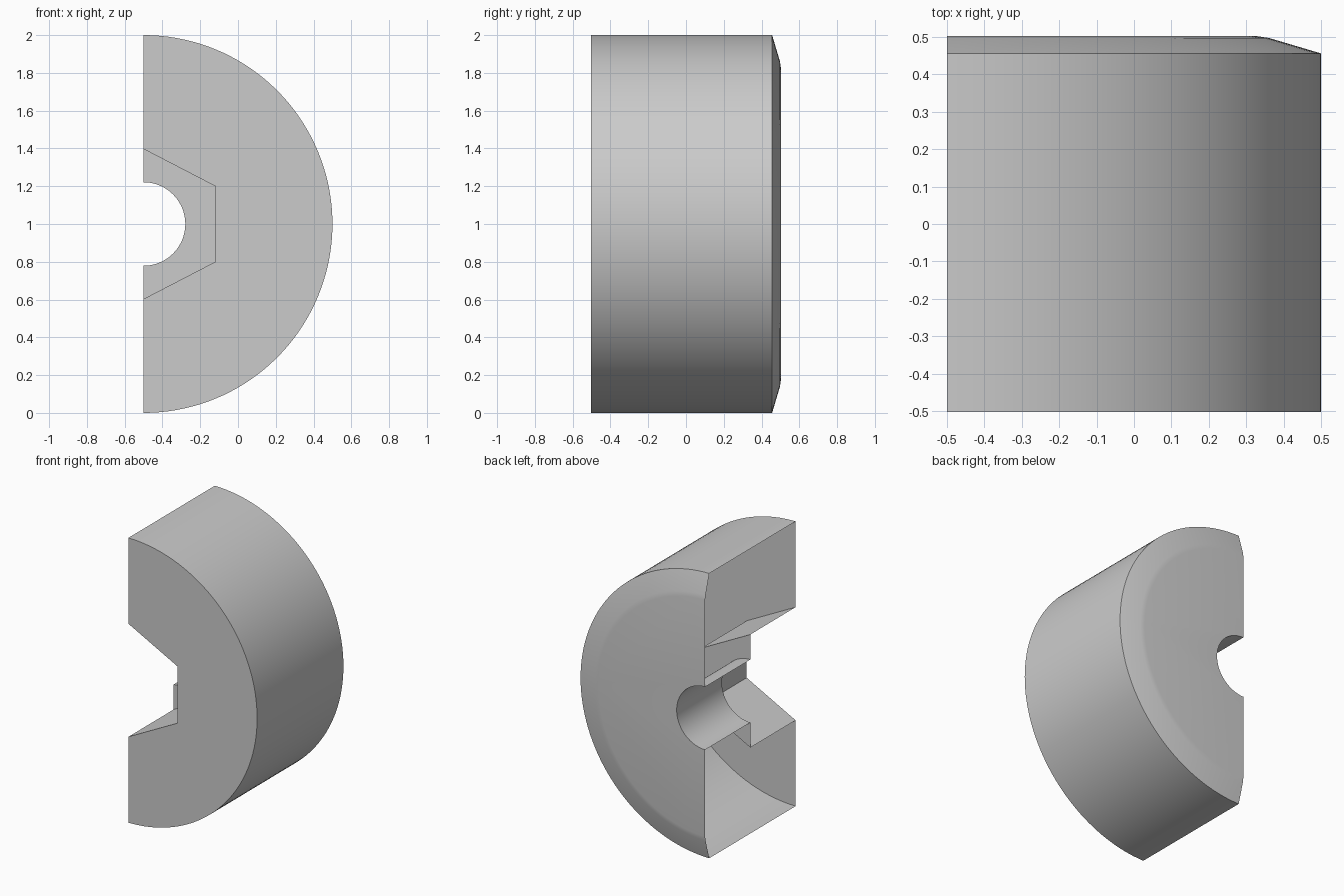
import bpy, bmesh, math

if "Cube" in bpy.data.objects:
    bpy.data.objects.remove(bpy.data.objects["Cube"])

CX, CZ = -0.5, 1.0          # axis of the half cylinder
FRONT, SEAT, BACK = -0.502, 0.0, 0.502

bm = bmesh.new()


def ring(points, y):
    """Open chain of vertices, offset from the axis, running top to bottom."""
    return [bm.verts.new((CX + x, y, CZ + z)) for x, z in points]


def arc(radius, n):
    return [(radius * math.sin(math.pi * i / n), radius * math.cos(math.pi * i / n))
            for i in range(n + 1)]


def wall(a, b, inward=False):
    for i in range(len(a) - 1):
        quad = [a[i], a[i + 1], b[i + 1], b[i]]
        bm.faces.new(quad[::-1] if inward else quad)


def plate(outer, inner, to_back):
    loop = outer + inner[::-1]
    bm.faces.new(loop if to_back else loop[::-1])


# Outer wall with a shallow, softened bevel at the back
rims = [ring(arc(r, 72), y) for r, y in
        ((1.0, FRONT), (1.0, 0.456), (0.862, 0.497), (0.83, BACK))]
for a, b in zip(rims, rims[1:]):
    wall(a, b)

# Half hexagon recess in the front, stepping down to a round bore
hexagon = [(0, 0.397), (0.38, 0.2), (0.38, -0.2), (0, -0.397)]
hex_front, hex_seat = ring(hexagon, FRONT), ring(hexagon, SEAT)
bore_seat, bore_back = ring(arc(0.221, 40), SEAT), ring(arc(0.221, 40), BACK)
wall(hex_front, hex_seat, inward=True)
wall(bore_seat, bore_back, inward=True)

# Flat front, seat and back; the cut side stays open
plate(rims[0], hex_front, False)
plate(hex_seat, bore_seat, False)
plate(rims[-1], bore_back, True)

mesh = bpy.data.meshes.new("half_knob_shell")
bm.to_mesh(mesh)
bm.free()
knob = bpy.data.objects.new("half_knob_shell", mesh)
bpy.context.collection.objects.link(knob)

grey = bpy.data.materials.new("light_grey")
grey.diffuse_color = (0.6, 0.6, 0.6, 1)
grey.use_nodes = True
grey.node_tree.nodes["Principled BSDF"].inputs["Base Color"].default_value = grey.diffuse_color
mesh.materials.append(grey)

bpy.context.view_layer.objects.active = knob
knob.select_set(True)
bpy.ops.object.shade_smooth_by_angle(angle=math.radians(30))
